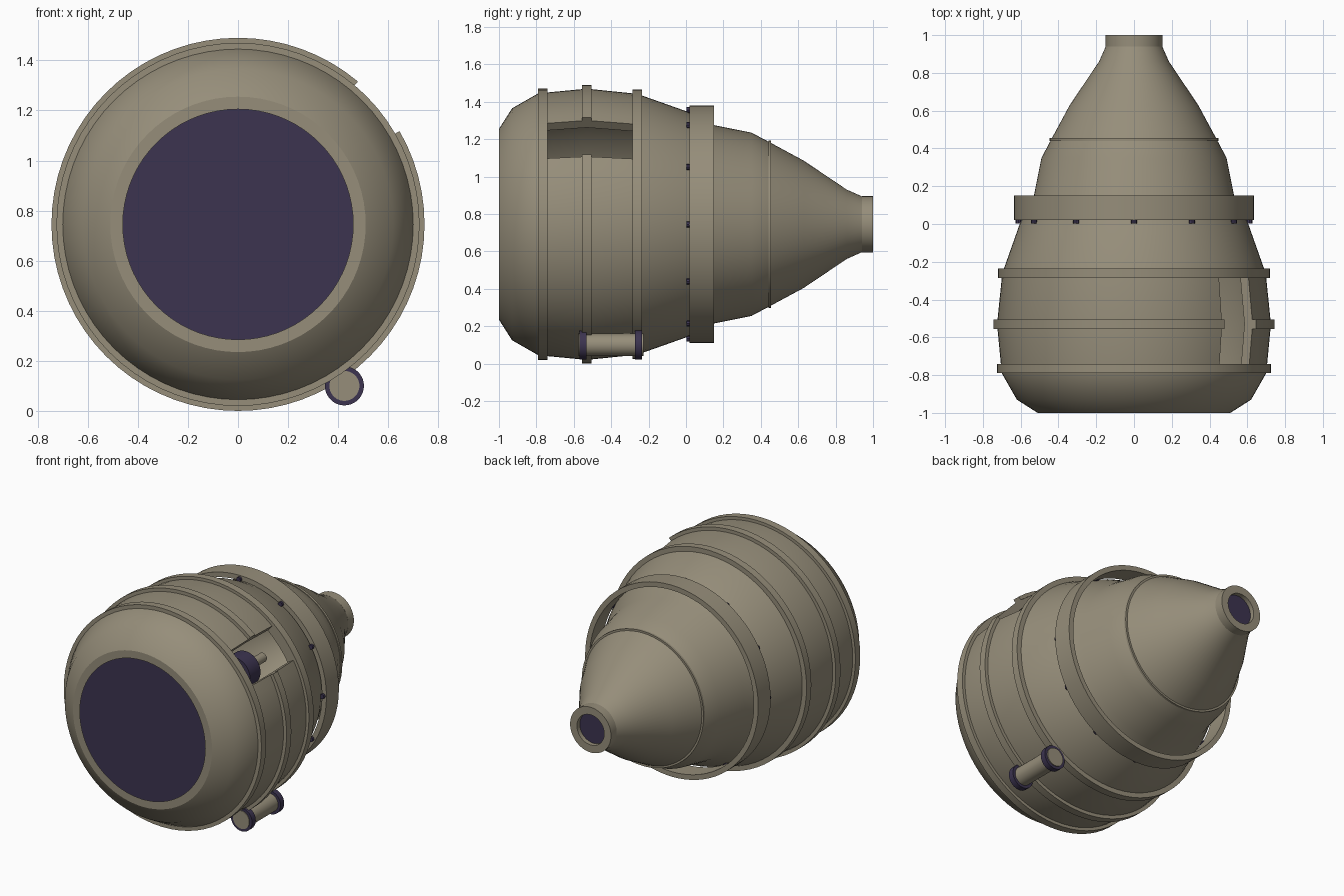
import bpy, bmesh, math

if "Cube" in bpy.data.objects:
    bpy.data.objects.remove(bpy.data.objects["Cube"])

CZ = 0.745      # height of the long axis
WALL = 0.05     # hull thickness


def material(name, rgb):
    m = bpy.data.materials.new(name)
    m.diffuse_color = (*rgb, 1)
    m.use_nodes = True
    m.node_tree.nodes["Principled BSDF"].inputs["Base Color"].default_value = m.diffuse_color
    return m


TAN = material("tan_metal", (0.305, 0.27, 0.195))
DARK = material("dark_violet", (0.045, 0.034, 0.08))


def sweep(name, profile, mat, a0=0, a1=360, centre=(0, CZ), step=5):
    """Turn a closed (y, radius) profile about an axis along y."""
    full = a1 - a0 == 360
    n = round((a1 - a0) / step)
    bm = bmesh.new()
    rings = []
    for i in range(n if full else n + 1):
        a = math.radians(a0 + i * step)
        rings.append([bm.verts.new((centre[0] + r * math.cos(a), y,
                                    centre[1] + r * math.sin(a))) for y, r in profile])
    k = len(profile)
    for i in range(n):
        p, q = rings[i], rings[(i + 1) % len(rings)]
        for j in range(k):
            h = (j + 1) % k
            if profile[j][1] == 0 and profile[h][1] == 0:
                continue
            bm.faces.new((p[j], p[h], q[h], q[j]))
    if not full:
        bm.faces.new(rings[0])
        bm.faces.new(rings[-1])
    bmesh.ops.remove_doubles(bm, verts=bm.verts, dist=1e-5)
    bmesh.ops.recalc_face_normals(bm, faces=bm.faces)
    me = bpy.data.meshes.new(name)
    bm.to_mesh(me)
    bm.free()
    me.materials.append(mat)
    ob = bpy.data.objects.new(name, me)
    bpy.context.collection.objects.link(ob)
    bpy.ops.object.select_all(action='DESELECT')
    ob.select_set(True)
    bpy.context.view_layer.objects.active = ob
    bpy.ops.object.shade_smooth_by_angle(angle=math.radians(30))
    return ob


def shell(name, outer, a0=0, a1=360):
    inner = [(y, r - WALL) for y, r in reversed(outer)]
    return sweep(name, outer + inner, TAN, a0, a1)


def tube(name, y0, y1, r_out, r_in, mat, **kw):
    return sweep(name, [(y0, r_in), (y0, r_out), (y1, r_out), (y1, r_in)], mat, **kw)


# Hull: nose, middle with a side opening, tapering tail
shell("hull_nose", [(-1, 0.51), (-0.93, 0.62), (-0.79, 0.70), (-0.74, 0.705)])
shell("hull_middle", [(-0.74, 0.705), (-0.53, 0.725), (-0.285, 0.70)], 50, 390)
shell("hull_tail", [(-0.285, 0.70), (-0.24, 0.69), (0, 0.605), (0.15, 0.53), (0.35, 0.49),
                    (0.45, 0.437), (0.63, 0.34), (0.86, 0.185), (0.95, 0.145)])

# Raised bands; the middle one stops at the opening
tube("front_band", -0.79, -0.74, 0.725, 0.68, TAN)
tube("middle_band", -0.555, -0.505, 0.745, 0.70, TAN, a0=50, a1=390)
tube("rear_band", -0.285, -0.235, 0.72, 0.67, TAN)
tube("tail_band", 0.44, 0.455, 0.447, 0.42, TAN)
tube("tail_collar", 0.94, 1.0, 0.15, 0.10, TAN)

# Loose ring around the waist with its bolts
tube("waist_ring", 0.02, 0.15, 0.635, 0.602, TAN)
for i in range(12):
    a = math.radians(30 * i)
    tube(f"ring_bolt_{i + 1}", 0.003, 0.03, 0.016, 0, DARK, step=45,
         centre=(0.612 * math.cos(a), CZ + 0.612 * math.sin(a)))

# Dark end covers
tube("nose_cover", -0.985, -0.975, 0.48, 0, DARK)
tube("tail_cover", 0.96, 0.97, 0.11, 0, DARK)

# Core inside the hull, seen through the opening
tube("core_block", -0.03, 0.08, 0.11, 0, DARK, step=15)
tube("core_rod", 0.08, 0.26, 0.03, 0, TAN, step=15)

# Canister under the right side
low = (0.425, 0.10)
tube("canister", -0.575, -0.228, 0.06, 0, TAN, centre=low, step=10)
for name, y in (("canister_front_cap", -0.57), ("canister_rear_cap", -0.272)):
    tube(name, y, y + 0.038, 0.078, 0.055, DARK, centre=low, step=10)
